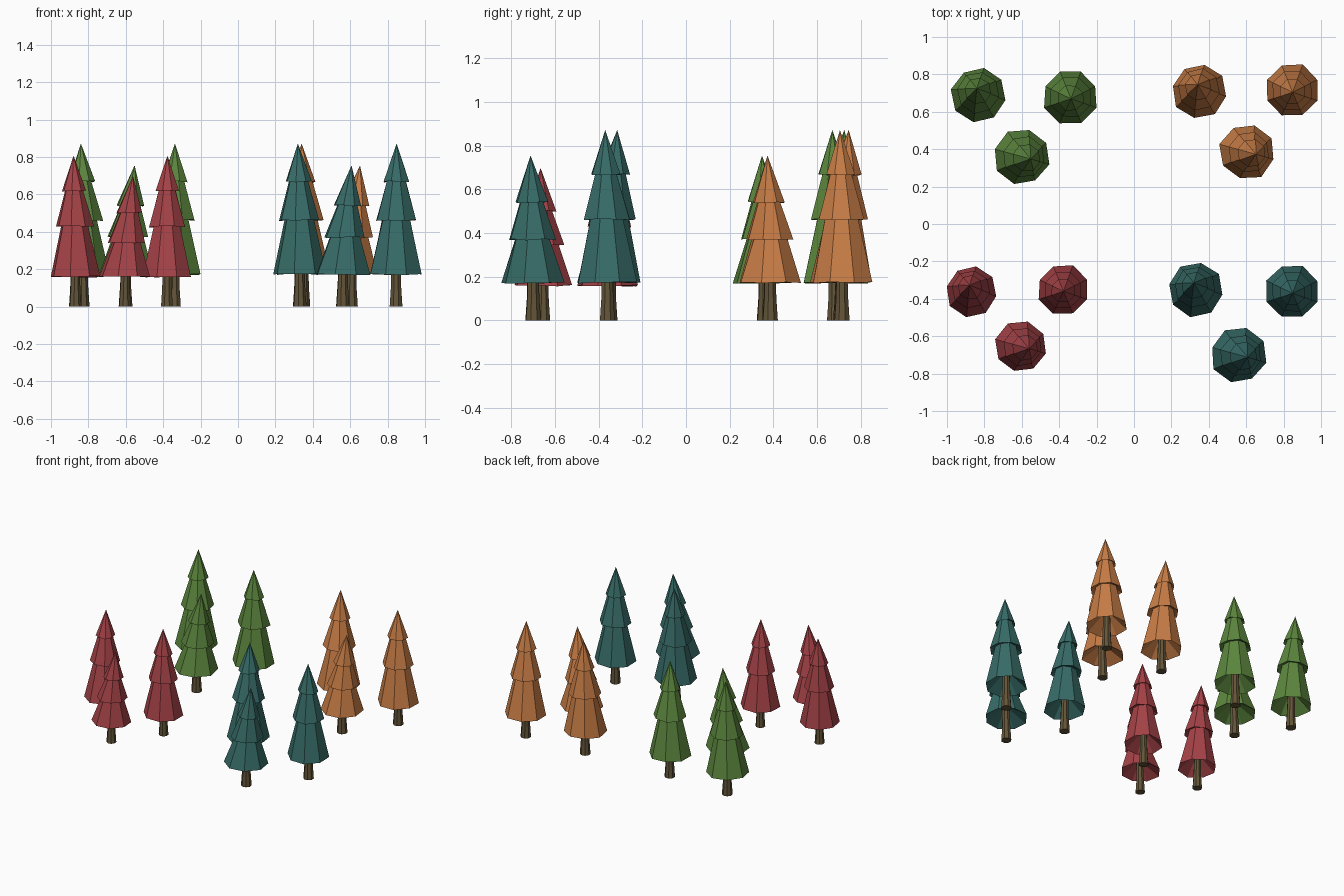
import bpy, bmesh, math, random

if "Cube" in bpy.data.objects:
    bpy.data.objects.remove(bpy.data.objects["Cube"])

random.seed(4)
SIDES = 8


def material(name, rgb):
    m = bpy.data.materials.new(name)
    m.diffuse_color = (*rgb, 1)
    m.use_nodes = True
    m.node_tree.nodes["Principled BSDF"].inputs["Base Color"].default_value = m.diffuse_color
    return m


BARK = material("bark brown", (0.125, 0.09, 0.04))
GREEN = material("leaf green", (0.107, 0.242, 0.048))
ORANGE = material("autumn orange", (0.578, 0.205, 0.061))
RED = material("deep red", (0.376, 0.055, 0.063))
TEAL = material("blue teal", (0.038, 0.150, 0.138))


def loft(name, rings, turn, mat, jitter=0.0):
    """Low-poly lathe through rings of (x, y, z, radius); radius 0 closes to a point."""
    bm = bmesh.new()
    loops = []
    for x, y, z, r in rings:
        if r == 0:
            loops.append([bm.verts.new((x, y, z))])
            continue
        loop = []
        for i in range(SIDES):
            a = turn + math.tau * (i + 0.5) / SIDES
            rr = r * (1 + random.uniform(-jitter, jitter))
            dz = random.uniform(-jitter, jitter) * 0.12
            loop.append(bm.verts.new((x + rr * math.cos(a), y + rr * math.sin(a), z + dz)))
        loops.append(loop)
    for lo, hi in zip(loops, loops[1:]):
        for i in range(SIDES):
            j = (i + 1) % SIDES
            if len(lo) == 1:
                bm.faces.new((lo[0], hi[j], hi[i]))
            elif len(hi) == 1:
                bm.faces.new((lo[i], lo[j], hi[0]))
            else:
                bm.faces.new((lo[i], lo[j], hi[j], hi[i]))
    bmesh.ops.recalc_face_normals(bm, faces=bm.faces)
    mesh = bpy.data.meshes.new(name)
    bm.to_mesh(mesh)
    bm.free()
    mesh.materials.append(mat)
    ob = bpy.data.objects.new(name, mesh)
    bpy.context.collection.objects.link(ob)
    return ob


# foliage profiles (height, radius): hollow underside, then three stepped skirts
TALL = [(0.30, 0), (0.172, 0.148), (0.475, 0.078), (0.462, 0.112),
        (0.68, 0.050), (0.668, 0.072), (0.872, 0)]
SHORT = [(0.27, 0), (0.172, 0.150), (0.385, 0.080), (0.370, 0.112),
         (0.555, 0.050), (0.540, 0.076), (0.755, 0)]


def tree(label, x, y, profile, lean, scale, turn, mat):
    top = profile[-1][0]

    def ring(z, r):
        # the trunk axis bends towards the tip
        t = max(0, (z - 0.17) / (top - 0.17)) ** 1.4
        return (x + lean[0] * t * scale, y + lean[1] * t * scale, z * scale, r * scale)

    loft(label + "_foliage", [ring(*p) for p in profile], turn, mat, 0.035)
    trunk = [(0, 0), (0, 0.037), (0.10, 0.030), (0.32, 0.024), (0.32, 0)]
    loft(label + "_trunk", [ring(*p) for p in trunk], turn, BARK)


# four groves: two tall trees behind, one short leaning tree in front
GROVES = [
    ("green", GREEN, 1.0, [(-0.83, 0.69), (-0.34, 0.68), (-0.60, 0.36)]),
    ("orange", ORANGE, 1.0, [(0.35, 0.71), (0.845, 0.715), (0.605, 0.385)]),
    ("red", RED, 0.925, [(-0.87, -0.36), (-0.38, -0.35), (-0.605, -0.655)]),
    ("teal", TEAL, 1.0, [(0.33, -0.35), (0.845, -0.36), (0.56, -0.70)]),
]
KINDS = [("tall_left", TALL, (-0.01, 0.035), 0.2),
         ("tall_right", TALL, (0.003, -0.01), 0.0),
         ("short", SHORT, (0.047, -0.012), 0.12)]

for colour, mat, scale, spots in GROVES:
    for (x, y), (kind, profile, lean, turn) in zip(spots, KINDS):
        tree(f"{colour}_{kind}_tree", x, y, profile, lean, scale, turn, mat)
